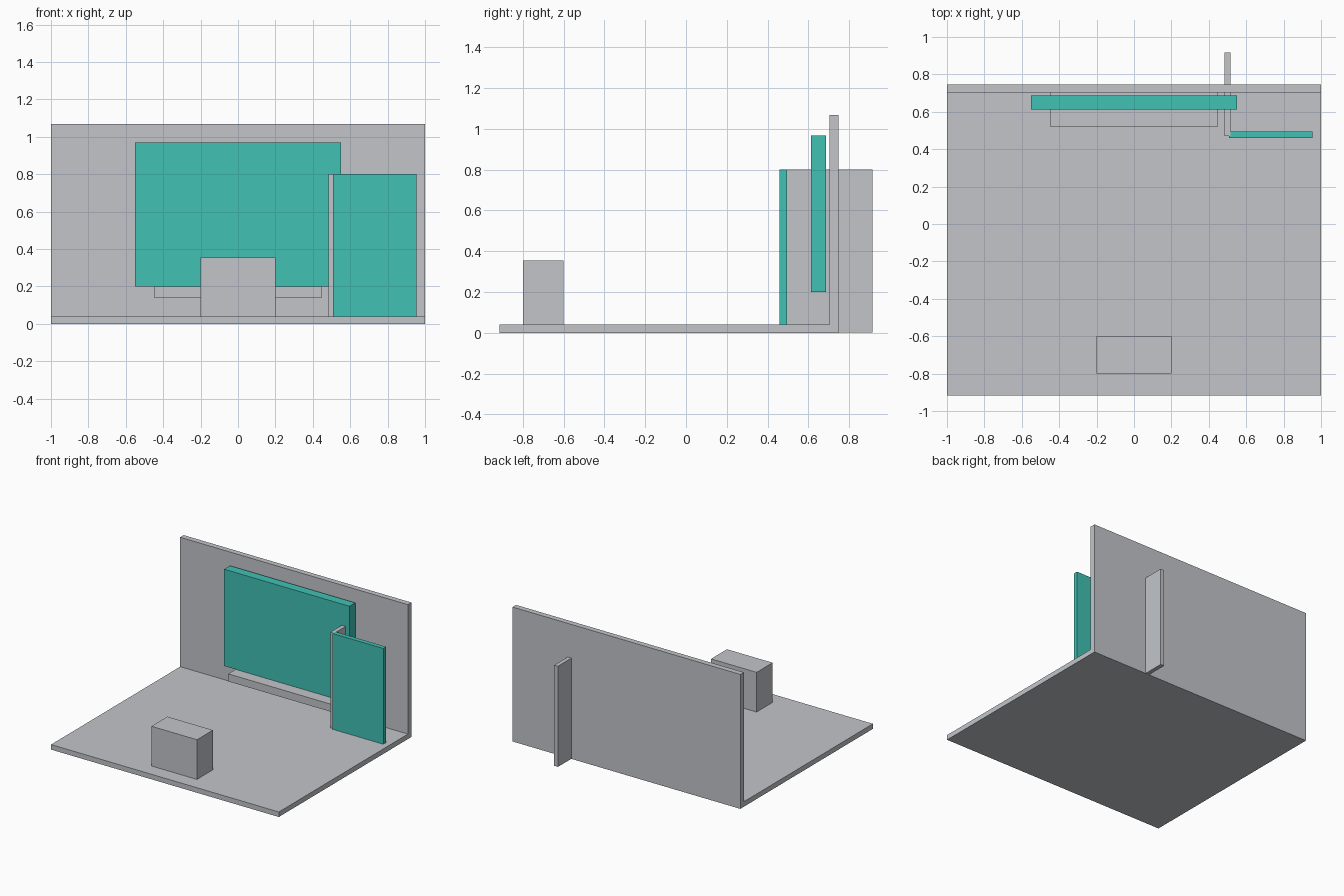
import bpy
import bmesh

if "Cube" in bpy.data.objects:
    bpy.data.objects.remove(bpy.data.objects["Cube"])


def material(name, color):
    m = bpy.data.materials.new(name)
    m.diffuse_color = (*color, 1.0)
    m.use_nodes = True
    m.node_tree.nodes["Principled BSDF"].inputs["Base Color"].default_value = m.diffuse_color
    return m


GREY = material("light grey", (0.54, 0.56, 0.59))
TEAL = material("teal", (0.053, 0.533, 0.456))


def box(name, x, y, z, mat):
    """Axis-aligned box from (min, max) ranges."""
    bm = bmesh.new()
    bmesh.ops.create_cube(bm, size=1.0)
    for v in bm.verts:
        v.co = [r[0] if c < 0 else r[1] for c, r in zip(v.co, (x, y, z))]
    mesh = bpy.data.meshes.new(name)
    bm.to_mesh(mesh)
    bm.free()
    mesh.materials.append(mat)
    ob = bpy.data.objects.new(name, mesh)
    bpy.context.collection.objects.link(ob)
    return ob


FLOOR_TOP = 0.04

# Stage: floor slab with the back wall standing on it
box("floor", (-1, 1), (-0.916, 0.747), (0, FLOOR_TOP), GREY)
box("back_wall", (-1, 1), (0.703, 0.747), (FLOOR_TOP, 1.067), GREY)

# Display panel in front of the wall, with the shelf below it
box("display_panel", (-0.55, 0.55), (0.613, 0.686), (0.20, 0.968), TEAL)
box("shelf", (-0.45, 0.45), (0.52, 0.71), (0.14, 0.20), GREY)

# Side partition passing through the wall, and the door panel beside it
box("partition", (0.483, 0.516), (0.47, 0.916), (0.001, 0.80), GREY)
box("door_panel", (0.508, 0.955), (0.459, 0.495), (0.002, 0.80), TEAL)

# Counter near the front edge
box("counter", (-0.20, 0.20), (-0.80, -0.60), (FLOOR_TOP, 0.355), GREY)
